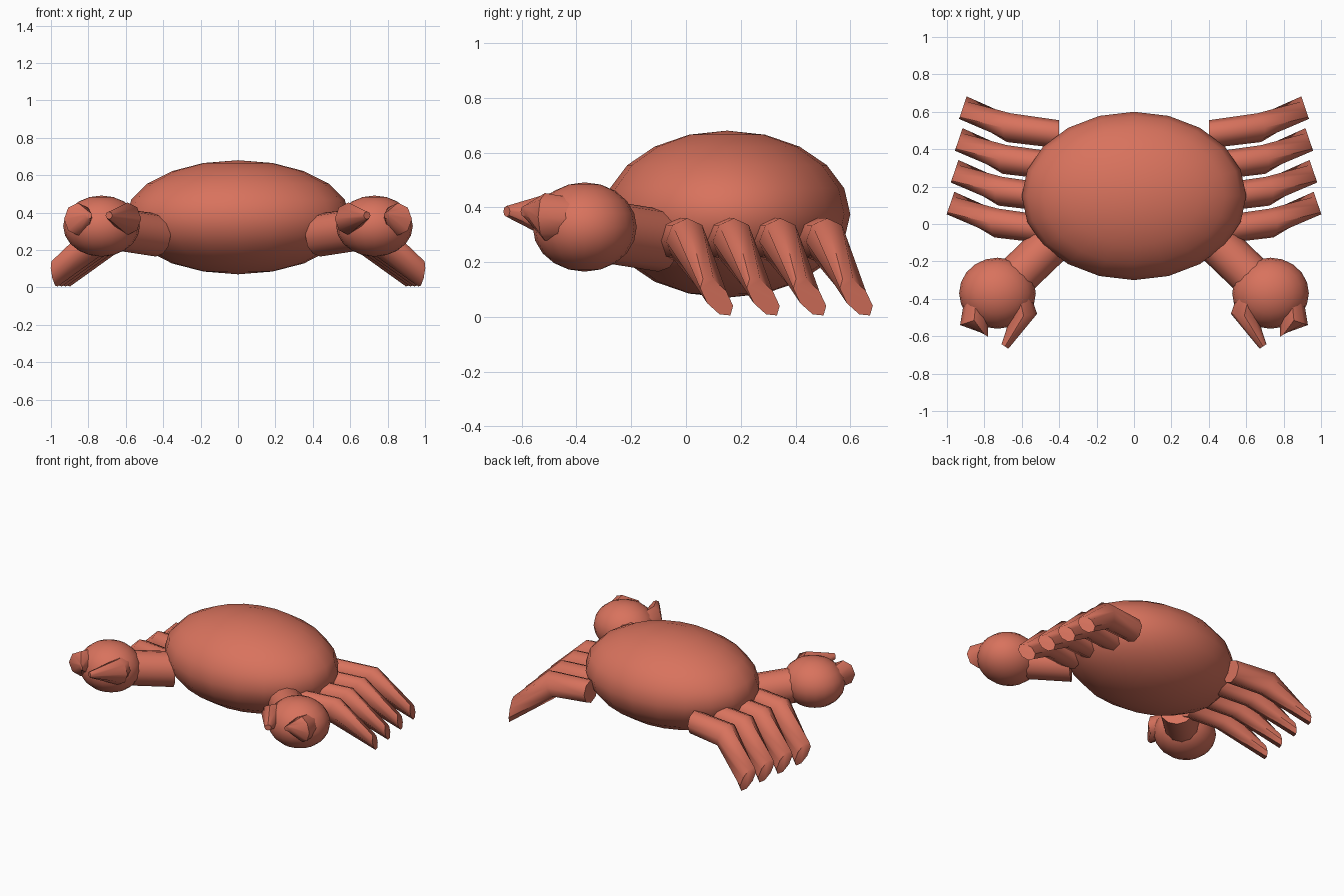
import bpy, bmesh, math
from mathutils import Vector

cube = bpy.data.objects.get("Cube")
if cube:
    bpy.data.objects.remove(cube, do_unlink=True)

shell = bpy.data.materials.new("coral_shell")
shell.use_nodes = True
colour = (0.69, 0.17, 0.11, 1)
shell.diffuse_color = colour
shell.node_tree.nodes["Principled BSDF"].inputs["Base Color"].default_value = colour


def finish(obj, name, mirrored):
    obj.name = name
    obj.data.materials.append(shell)
    bpy.ops.object.select_all(action='DESELECT')
    obj.select_set(True)
    bpy.context.view_layer.objects.active = obj
    if mirrored:
        bpy.ops.object.transform_apply(location=True, rotation=False, scale=True)
        mod = obj.modifiers.new("both_sides", 'MIRROR')
        mod.use_mirror_merge = False
        bpy.ops.object.modifier_apply(modifier=mod.name)
    bpy.ops.object.shade_smooth_by_angle(angle=math.radians(50))


def ellipsoid(name, centre, radii, mirrored=False):
    bpy.ops.mesh.primitive_uv_sphere_add(segments=20, ring_count=10, radius=1, location=centre)
    obj = bpy.context.object
    obj.scale = radii
    finish(obj, name, mirrored)


def loft(name, rings, offset=(0, 0, 0), sides=8):
    """Skin a limb through elliptical rings given as centre, half axis, half axis."""
    bm = bmesh.new()
    loops = []
    for centre, u, v in rings:
        c, u, v = Vector(centre) + Vector(offset), Vector(u), Vector(v)
        angles = [2 * math.pi * i / sides for i in range(sides)]
        loops.append([bm.verts.new(c + u * math.cos(a) + v * math.sin(a)) for a in angles])
    for a, b in zip(loops, loops[1:]):
        for i in range(sides):
            j = (i + 1) % sides
            bm.faces.new((a[i], a[j], b[j], b[i]))
    bm.faces.new(loops[0])
    bm.faces.new(loops[-1])
    bmesh.ops.recalc_face_normals(bm, faces=bm.faces)
    mesh = bpy.data.meshes.new(name)
    bm.to_mesh(mesh)
    bm.free()
    obj = bpy.data.objects.new(name, mesh)
    bpy.context.collection.objects.link(obj)
    finish(obj, name, True)


# Body and claw bulbs
ellipsoid("body", (0, 0.15, 0.375), (0.6, 0.45, 0.305))
ellipsoid("claw_bulbs", (0.73, -0.37, 0.328), (0.205, 0.19, 0.163), True)

# Arms joining the body to the claws
loft("arms", [
    ((0.44, -0.1, 0.28), (0.08, 0.08, 0), (0, 0, 0.115)),
    ((0.70, -0.35, 0.32), (0.08, 0.08, 0), (0, 0, 0.115)),
], sides=12)

# Pincers
loft("inner_pincers", [
    ((0.62, -0.36, 0.36), (0.06, 0, 0), (0, 0, 0.07)),
    ((0.59, -0.49, 0.367), (0.072, -0.01, 0), (0, 0, 0.087)),
    ((0.69, -0.655, 0.385), (0.018, 0.012, 0), (0, 0, 0.02)),
])
loft("outer_pincers", [
    ((0.84, -0.36, 0.355), (0.06, 0, 0), (0, 0, 0.07)),
    ((0.855, -0.515, 0.365), (0.075, -0.025, 0), (0, 0, 0.087)),
    ((0.798, -0.592, 0.385), (0.018, 0.012, 0), (0, 0, 0.02)),
])

# Four pairs of bent, tapering legs, from back to front
for n in range(4):
    loft("legs_%d" % (n + 1), [
        ((0.40, 0.48, 0.28), (0, 0.075, 0), (0, 0, 0.08)),
        ((0.67, 0.515, 0.275), (-0.01, 0.077, 0), (0.03, 0, 0.085)),
        ((0.915, 0.622, 0.072), (-0.012, 0.035, 0.022), (0.017, -0.05, 0.067)),
    ], offset=(0.022 * n, -0.17 * n, 0))
